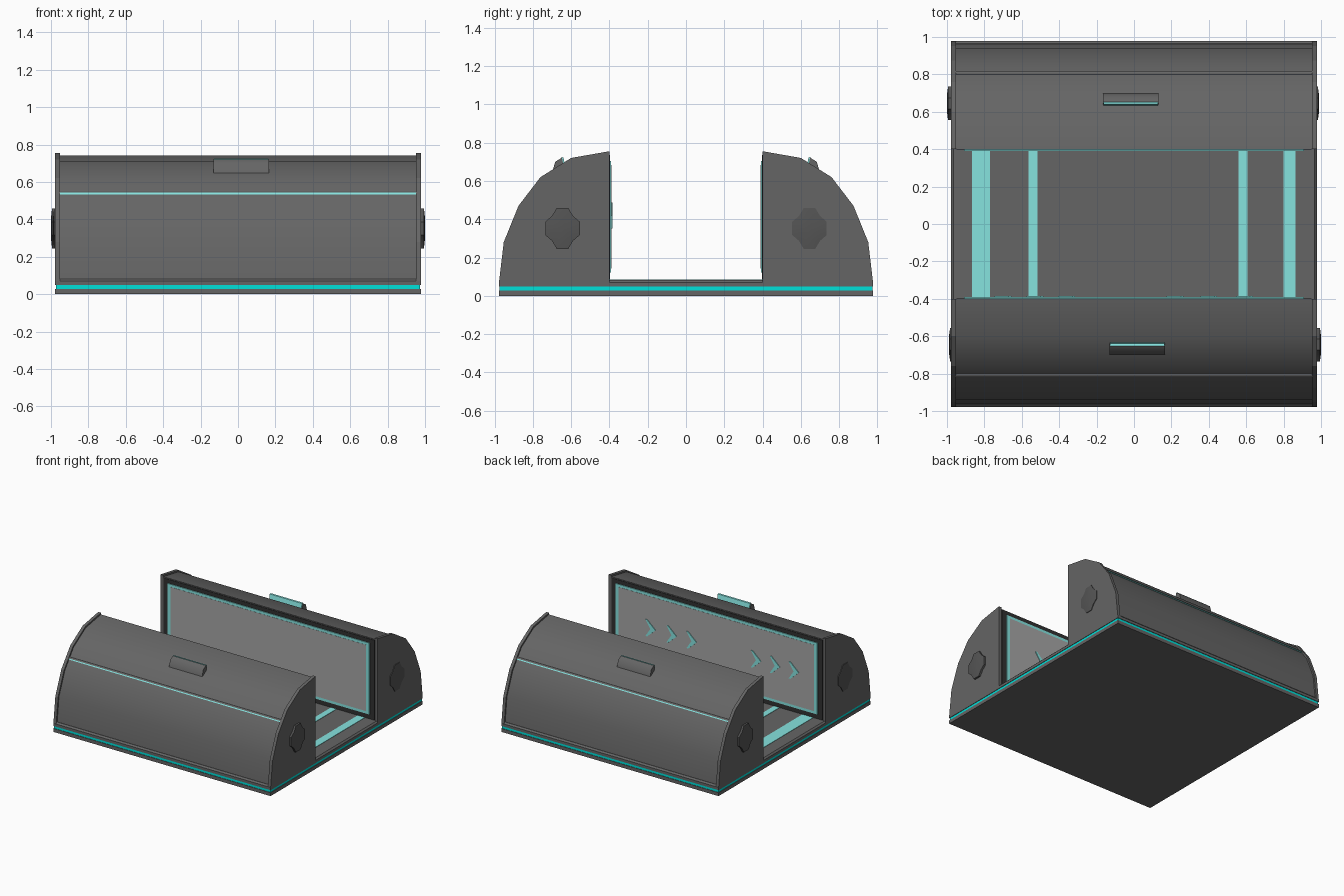
import bpy, bmesh, math

if "Cube" in bpy.data.objects:
    bpy.data.objects.remove(bpy.data.objects["Cube"])


def material(name, rgb):
    m = bpy.data.materials.new(name)
    m.diffuse_color = (*rgb, 1)
    m.use_nodes = True
    m.node_tree.nodes["Principled BSDF"].inputs["Base Color"].default_value = m.diffuse_color
    return m


HULL = material("hull_grey", (0.13, 0.13, 0.13))
HUBM = material("hub_grey", (0.09, 0.09, 0.09))
PANEL = material("panel_grey", (0.38, 0.38, 0.38))
DARK = material("dark_trim", (0.03, 0.03, 0.03))
CYAN = material("cyan_light", (0.24, 0.77, 0.74))
SEAM = material("cyan_seam", (0.0, 0.75, 0.7))


def make(name, verts, faces, mat=None, turn=1, smooth=0):
    """turn = -1 spins the part half a turn about z; smooth = sharp-edge angle."""
    bm = bmesh.new()
    vs = [bm.verts.new((x * turn, y * turn, z)) for x, y, z in verts]
    for f in faces:
        bm.faces.new([vs[i] for i in f])
    bmesh.ops.recalc_face_normals(bm, faces=bm.faces)
    me = bpy.data.meshes.new(name)
    bm.to_mesh(me)
    bm.free()
    ob = bpy.data.objects.new(name, me)
    bpy.context.collection.objects.link(ob)
    if mat:
        me.materials.append(mat)
    if smooth:
        bpy.ops.object.select_all(action='DESELECT')
        ob.select_set(True)
        bpy.context.view_layer.objects.active = ob
        bpy.ops.object.shade_smooth_by_angle(angle=math.radians(smooth))
    return ob


def loft(name, loops, mat=None, turn=1, smooth=0):
    n = len(loops[0])
    verts = [p for loop in loops for p in loop]
    faces = [tuple(range(n)), tuple(range(len(verts) - n, len(verts)))]
    for k in range(len(loops) - 1):
        for i in range(n):
            j = (i + 1) % n
            faces.append((k * n + i, k * n + j, (k + 1) * n + j, (k + 1) * n + i))
    return make(name, verts, faces, mat, turn, smooth)


def prism_x(name, prof, x0, x1, mat=None, turn=1, smooth=0):
    return loft(name, [[(x, y, z) for y, z in prof] for x in (x0, x1)], mat, turn, smooth)


def box(name, x0, x1, y0, y1, z0, z1, mat=None, turn=1):
    return prism_x(name, [(y0, z0), (y1, z0), (y1, z1), (y0, z1)], x0, x1, mat, turn)


def square(h, z):
    return [(-h, -h, z), (h, -h, z), (h, h, z), (-h, h, z)]


# Layered base with a glowing seam
loft("base_plate", [square(0.978, 0), square(0.978, 0.028)], HULL)
loft("base_glow_seam", [square(0.974, 0.028), square(0.974, 0.048)], SEAM)
loft("base_deck", [square(0.978, 0.048), square(0.978, 0.07), square(0.966, 0.082)], HULL)
for i, (a, b) in enumerate([(-0.867, -0.77), (-0.563, -0.515), (0.56, 0.608), (0.80, 0.864)]):
    box(f"floor_strip_{i}", a, b, -0.4, 0.4, 0.08, 0.085, CYAN)

CAP = [(0.40, 0.07), (0.40, 0.755), (0.60, 0.72), (0.76, 0.62),
       (0.875, 0.47), (0.952, 0.28), (0.977, 0.07)]
BODY = [(0.402, 0.07), (0.402, 0.742), (0.597, 0.708), (0.752, 0.61),
        (0.865, 0.463), (0.941, 0.277), (0.965, 0.07)]
HANDLE = [(0.638, 0.67), (0.648, 0.722), (0.683, 0.700), (0.698, 0.648), (0.68, 0.64)]
GLOW = [(0.631, 0.675), (0.640, 0.722), (0.651, 0.725), (0.645, 0.675)]
LINE = [(0.79, 0.534), (0.8175, 0.534), (0.8115, 0.543), (0.79, 0.543)]
LEDGE = [(0.79, 0.543), (0.8175, 0.543), (0.806, 0.548), (0.79, 0.548)]
# Rounded-diamond hub outline, mirrored round from one quarter
QUARTER = [(0.03, 0.107), (0.055, 0.065), (0.09, 0.035)]
HALF = QUARTER + [(y, -z) for y, z in QUARTER[::-1]]
HUB = HALF + [(-y, -z) for y, z in HALF]

# Two housings, each the other turned half way round
for turn, side in ((1, "back"), (-1, "front")):
    prism_x(f"{side}_housing_shell", BODY, -0.955, 0.955, HULL, turn, 35)
    for s, end in ((-1, "left"), (1, "right")):
        prism_x(f"{side}_{end}_end_cap", CAP, s * 0.953, s * 0.978, HULL, turn)
        # Domed pivot hub, slightly prouder on one end
        x = 0.989 if s > 0 else 1.0
        loops = [[(s * px, 0.645 + y * k, 0.352 + z * k) for y, z in HUB]
                 for px, k in ((0.97, 1), (x - 0.006, 1), (x - 0.001, 0.6), (x, 0.1))]
        loft(f"{side}_{end}_hub", loops, HUBM, turn, 40)
    # Thin glow line tucked under a ledge along the curved shell
    prism_x(f"{side}_glow_line", LINE, -0.955, 0.955, CYAN, turn)
    prism_x(f"{side}_glow_ledge", LEDGE, -0.955, 0.955, HULL, turn)
    # Lift handle with glowing inner lip
    prism_x(f"{side}_handle", HANDLE, -0.166, 0.132, HULL, turn, 50)
    prism_x(f"{side}_handle_glow", GLOW, -0.162, 0.128, CYAN, turn)
    # Inner wall: dark surround, glowing border, grey panel
    box(f"{side}_panel_surround", -0.95, 0.95, 0.398, 0.41, 0.085, 0.735, DARK, turn)
    box(f"{side}_panel_glow_border", -0.908, 0.908, 0.391, 0.41, 0.122, 0.703, CYAN, turn)
    box(f"{side}_panel", -0.88, 0.88, 0.3895, 0.41, 0.143, 0.682, PANEL, turn)

# Direction chevrons on the front housing's inner panel, pointing to -x
for i, cx in enumerate((0.59, 0.40, 0.22, -0.36, -0.53, -0.70)):
    shape = [(-0.045, 0), (0.03, 0.068), (0.045, 0.068), (0.0, 0),
             (0.045, -0.068), (0.03, -0.068)]
    loft(f"chevron_{i}", [[(cx + x, y, 0.42 + z) for x, z in shape] for y in (-0.392, -0.384)], CYAN)
